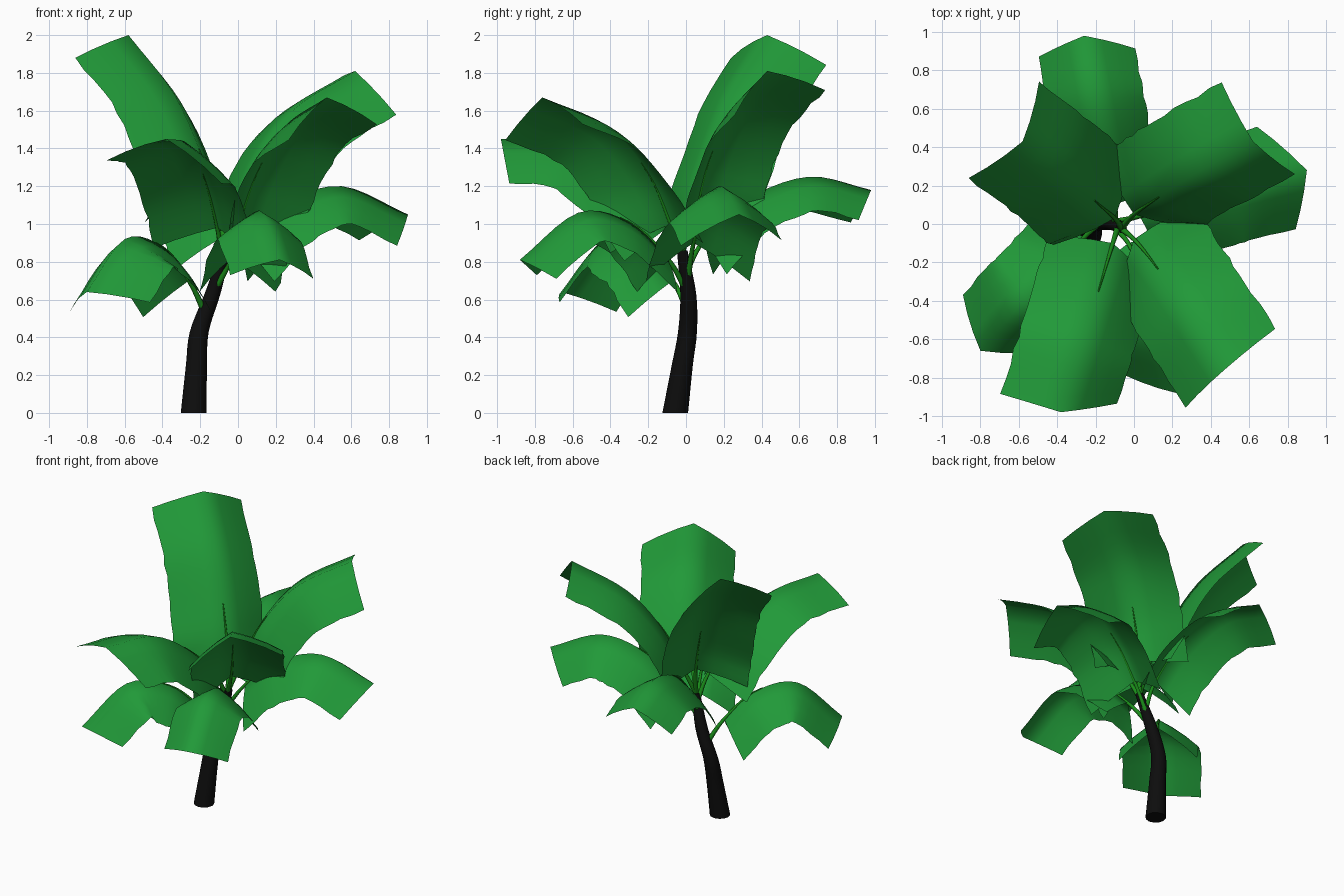
import bpy, bmesh, math, random
from mathutils import Vector

if "Cube" in bpy.data.objects:
    bpy.data.objects.remove(bpy.data.objects["Cube"])

random.seed(4)


def material(name, color):
    m = bpy.data.materials.new(name)
    m.diffuse_color = color
    m.use_nodes = True
    m.node_tree.nodes["Principled BSDF"].inputs["Base Color"].default_value = m.diffuse_color
    return m


BARK = material("dark_bark", (0.004, 0.004, 0.004, 1))
STEM = material("stem_green", (0.01, 0.27, 0.01, 1))
LEAF = material("leaf_green", (0.015, 0.32, 0.04, 1))


def spline(points, steps):
    """Catmull-Rom samples through points of any dimension."""
    p = [Vector(q) for q in points]
    p = [2 * p[0] - p[1]] + p + [2 * p[-1] - p[-2]]
    out = []
    for i in range(1, len(p) - 2):
        a, b, c, d = p[i - 1:i + 3]
        for k in range(steps):
            t = k / steps
            out.append(0.5 * (2 * b + (c - a) * t + (2 * a - 5 * b + 4 * c - d) * t * t
                              + (3 * b - a - 3 * c + d) * t ** 3))
    return out + [p[-2]]


def frames(path):
    """Horizontal side and upper normal at each path point."""
    for i, p in enumerate(path):
        t = (path[min(i + 1, len(path) - 1)] - path[max(i - 1, 0)]).normalized()
        s = t.cross(Vector((0, 0, 1))).normalized()
        yield p, s, s.cross(t)


def finish(bm, name, mat):
    me = bpy.data.meshes.new(name)
    bm.to_mesh(me)
    bm.free()
    ob = bpy.data.objects.new(name, me)
    bpy.context.collection.objects.link(ob)
    me.materials.append(mat)
    for f in me.polygons:
        f.use_smooth = len(f.vertices) == 4
    return ob


def tube(name, path, radii, sides, mat, level=False):
    bm = bmesh.new()
    rings = []
    for (p, s, n), r in zip(frames(path), radii):
        if level:
            s, n = Vector((1, 0, 0)), Vector((0, 1, 0))
        rings.append([bm.verts.new(p + r * (s * math.cos(a) + n * math.sin(a)))
                      for a in (2 * math.pi * k / sides for k in range(sides))])
    for a, b in zip(rings, rings[1:]):
        for k in range(sides):
            j = (k + 1) % sides
            bm.faces.new((a[k], a[j], b[j], b[k]))
    bm.faces.new(rings[0][::-1])
    bm.faces.new(rings[-1])
    bmesh.ops.recalc_face_normals(bm, faces=bm.faces)
    return finish(bm, name, mat)


def blade(name, path, width, roll, pull, droop, base):
    """Sheet folded along its midrib, with slightly torn side edges.
    pull sets the tip corners back (left, right); base lengthens the lower corners."""
    bm = bmesh.new()
    rows = []
    last = len(path) - 1
    for i, (p, s, n) in enumerate(frames(path)):
        t, v = n.cross(s), i / last
        row = []
        for k in range(-3, 4):
            side = 1 if k > 0 else -1
            u = abs(k) / 3
            a = math.radians(droop + side * roll + 8 * (u - 1))
            w = width * u
            if abs(k) == 3 and 0 < i < last:
                w += random.uniform(-0.007, 0.007)
            back = u * (pull[side > 0] * v * v + base * (1 - v) ** 2)
            row.append(bm.verts.new(p + w * (side * math.cos(a) * s - math.sin(a) * n)
                                    - t * back))
        rows.append(row)
    for a, b in zip(rows, rows[1:]):
        for k in range(6):
            bm.faces.new((a[k], a[k + 1], b[k + 1], b[k]))
    return finish(bm, name, LEAF)


# Leaning trunk (x, y, z, radius)
trunk = spline([(-.235, -.057, 0, .068), (-.22, -.02, .25, .056), (-.205, .008, .43, .05),
                (-.135, .012, .63, .042), (-.065, -.02, .86, .028)], 4)
core = [Vector(q[:3]) for q in trunk]
tube("trunk", core, [q[3] for q in trunk], 12, BARK, True)

# Leaves: midrib from blade base to tip, half width, roll, tip corner pull
leaves = {
    "back_low": ([(-.1, .1, .92), (-.14, .32, 1.13), (-.2, .65, 1.25), (-.26, .98, 1.18)],
                 .31, 0, (.02, .07)),
    "back_left_tall": ([(-.1, .03, 1.06), (-.18, .1, 1.33), (-.34, .24, 1.69), (-.58, .43, 2)],
                       .36, 4, (.01, .02)),
    "back_right_tall": ([(0, .05, 1.06), (.1, .12, 1.33), (.3, .25, 1.61), (.62, .43, 1.81)],
                        .36, 15, (.04, .01)),
    "right_low": ([(.03, .04, .9), (.25, .1, 1.11), (.55, .19, 1.2), (.9, .28, 1.05)],
                  .35, 0, (.12, .05)),
    "front_right": ([(0, -.08, 1), (.1, -.2, 1.27), (.25, -.42, 1.52), (.47, -.76, 1.67)],
                    .36, 10, (.08, .02)),
    "front_left": ([(-.11, -.1, .98), (-.17, -.3, 1.22), (-.26, -.6, 1.42), (-.38, -.98, 1.45)],
                   .35, -11, (.14, 0)),
    "front_low": ([(-.03, -.1, .82), (.05, -.3, 1.01), (.13, -.57, 1.06), (.22, -.88, .81)],
                  .28, 0, (.04, .07)),
    "left_low": ([(-.26, -.07, .7), (-.4, -.22, .88), (-.6, -.43, .92), (-.8, -.66, .64)],
                 .32, 0, (.11, .04)),
}
for name, (rib, width, roll, pull) in leaves.items():
    z = rib[0][2]
    low = z < .95
    # each stem leaves the trunk a little below its blade
    root = min(core, key=lambda p: abs(p.z - (z - .19)))
    path = spline([root] + rib, 5)
    blade(name + "_leaf", path[5:], width, roll, pull, 36 if low else 30, .09 if low else .05)
    tube(name + "_stem", path[:12], [.018 - .0145 * i / 11 for i in range(12)], 6, STEM)
